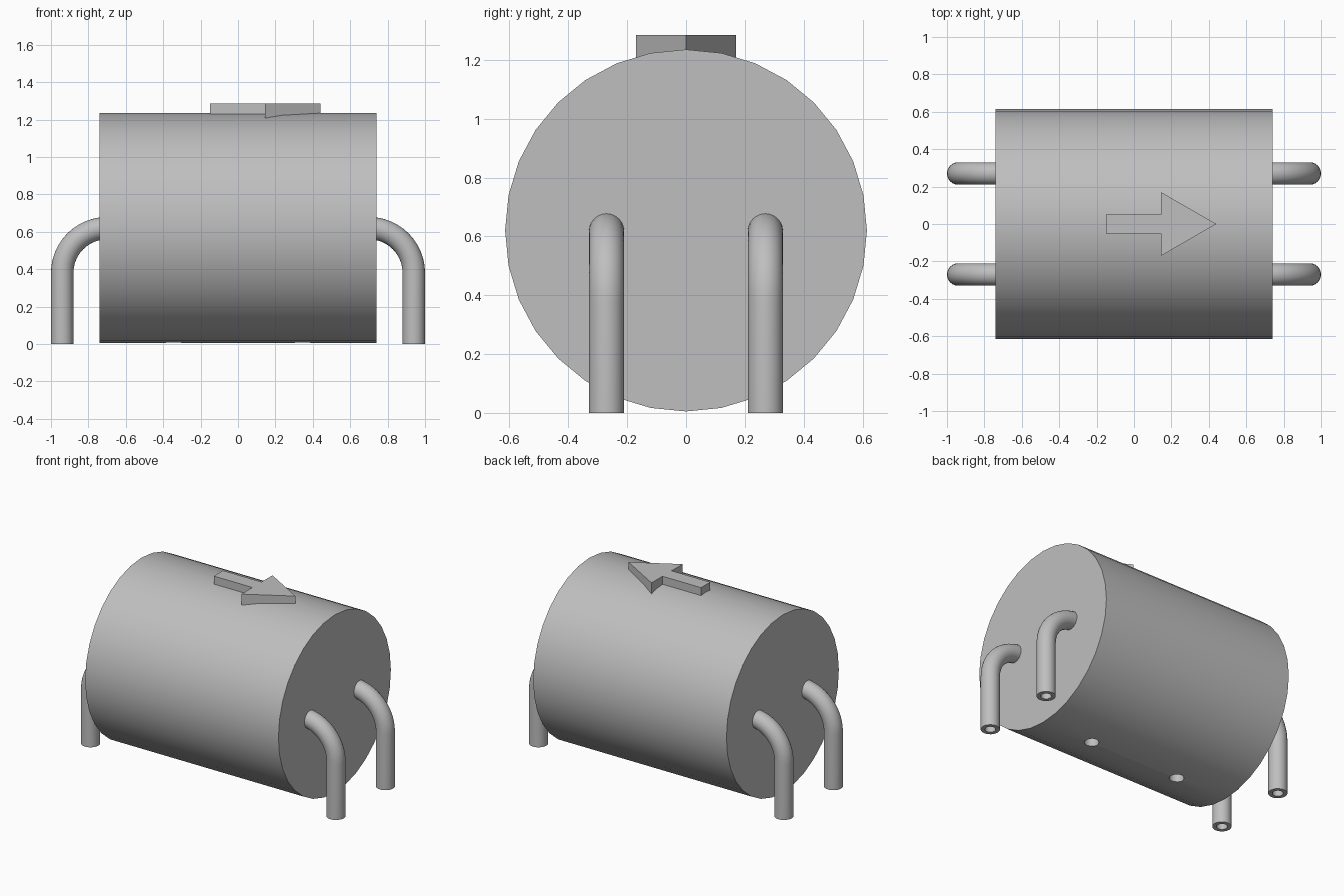
import bpy, bmesh
from math import sin, cos, pi, radians
from mathutils import Vector, Matrix

cube = bpy.data.objects.get("Cube")
if cube:
    bpy.data.objects.remove(cube, do_unlink=True)

GREY = (0.52, 0.52, 0.52, 1)
grey = bpy.data.materials.new("plain_grey")
grey.use_nodes = True
grey.diffuse_color = GREY
grey.node_tree.nodes["Principled BSDF"].inputs["Base Color"].default_value = GREY


def add_object(name, bm):
    bmesh.ops.recalc_face_normals(bm, faces=bm.faces)
    mesh = bpy.data.meshes.new(name)
    bm.to_mesh(mesh)
    bm.free()
    mesh.materials.append(grey)
    obj = bpy.data.objects.new(name, mesh)
    bpy.context.collection.objects.link(obj)
    return obj


def cylinder(name, radius, depth, sides, matrix):
    bm = bmesh.new()
    bmesh.ops.create_cone(bm, cap_ends=True, segments=sides, radius1=radius,
                          radius2=radius, depth=depth, matrix=matrix)
    return add_object(name, bm)


def smooth(obj):
    bpy.ops.object.select_all(action="DESELECT")
    obj.select_set(True)
    bpy.context.view_layer.objects.active = obj
    bpy.ops.object.shade_smooth_by_angle(angle=radians(30))


# Drum lying along x
RADIUS, CENTRE = 0.615, 0.62
drum = cylinder("drum_body", RADIUS, 1.48, 32,
                Matrix.Translation((0, 0, CENTRE)) @ Matrix.Rotation(pi / 2, 4, "Y"))

# Two round blind holes in the underside
bpy.context.view_layer.objects.active = drum
for x in (-0.345, 0.345):
    cutter = cylinder("hole_cutter", 0.046, 0.4, 32, Matrix.Translation((x, 0, 0)))
    cutter.hide_render = True
    mod = drum.modifiers.new("hole", "BOOLEAN")
    mod.operation, mod.solver, mod.object = "DIFFERENCE", "EXACT", cutter
    bpy.ops.object.modifier_apply(modifier=mod.name)
    bpy.data.objects.remove(cutter, do_unlink=True)
smooth(drum)


# Hollow pipe legs that bend into the end caps
def pipe(name, side, y, sides=24, steps=12, bend=0.24):
    path = [(Vector((0.94, y, 0)), 0)]
    for i in range(steps + 1):
        a = pi / 2 * i / steps
        path.append((Vector((0.70 + bend * cos(a), y, 0.38 + bend * sin(a))), a))
    # outer wall up, inner wall back down, closed at both rims
    stations = [(p, a, 0.06) for p, a in path] + [(p, a, 0.034) for p, a in reversed(path)]
    bm = bmesh.new()
    rings = []
    for p, a, r in stations:
        outward = Vector((cos(a), 0, sin(a)))
        ring = []
        for k in range(sides):
            t = 2 * pi * k / sides
            co = p + outward * r * cos(t) + Vector((0, r * sin(t), 0))
            ring.append(bm.verts.new((side * co.x, co.y, co.z)))
        rings.append(ring)
    for i, ring in enumerate(rings):
        following = rings[(i + 1) % len(rings)]
        for k in range(sides):
            n = (k + 1) % sides
            bm.faces.new((ring[k], ring[n], following[n], following[k]))
    smooth(add_object(name, bm))


for side, side_name in ((1, "left"), (-1, "right")):
    for y, end_name in ((-0.27, "front"), (0.27, "back")):
        pipe(f"{end_name}_{side_name}_pipe_leg", side, y)

# Raised arrow on top, its base sunk into the drum
half = [(-0.15, 0.05), (0.145, 0.05), (0.145, 0.17)]
outline = half + [(0.44, 0)] + [(x, -y) for x, y in reversed(half)]
bm = bmesh.new()
face = bm.faces.new([bm.verts.new((x, y, 1.19)) for x, y in outline])
top = bmesh.ops.extrude_face_region(bm, geom=[face])["geom"]
bmesh.ops.translate(bm, vec=(0, 0, 0.095),
                    verts=[v for v in top if isinstance(v, bmesh.types.BMVert)])
add_object("direction_arrow", bm)
